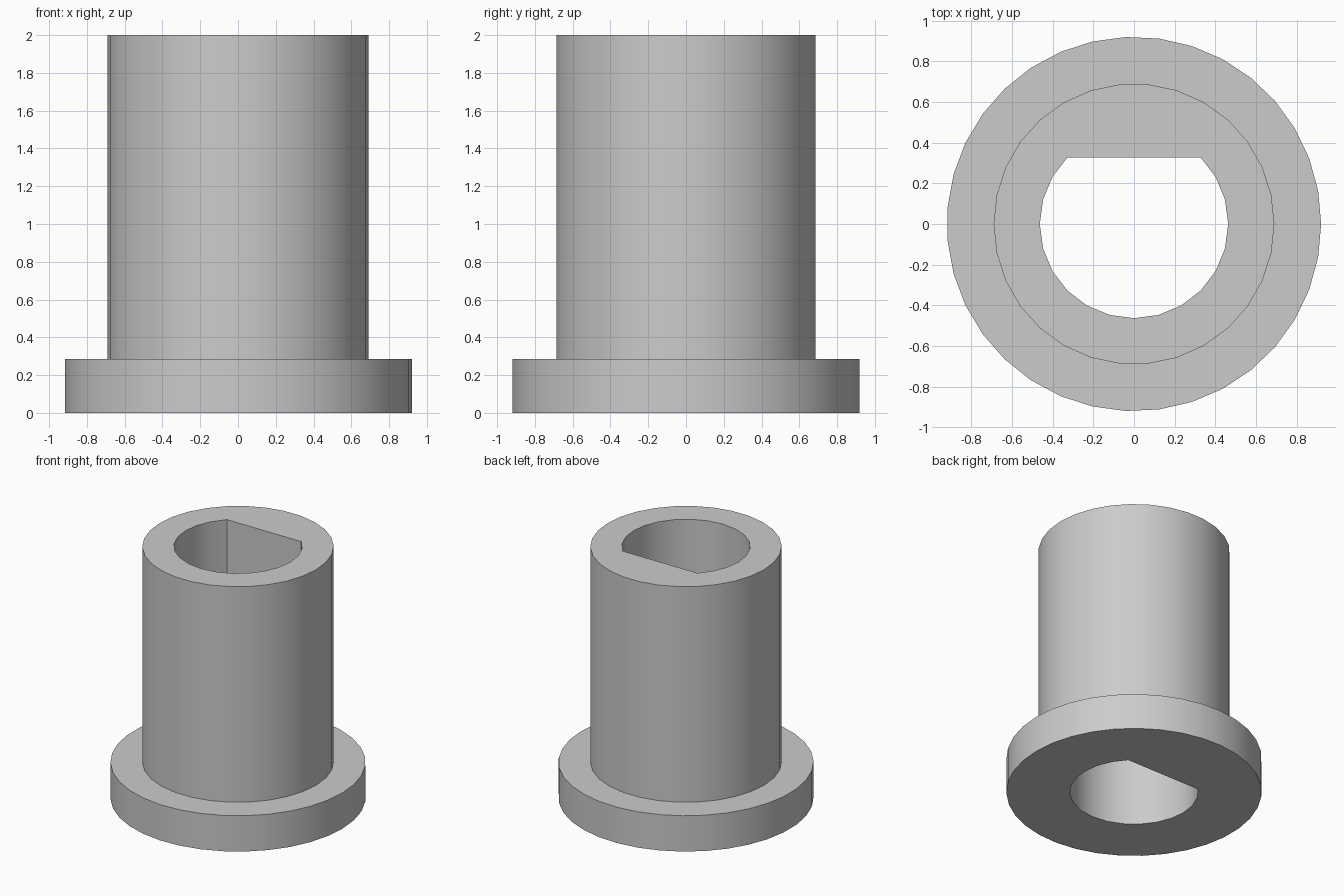
import bpy
import bmesh
from math import cos, sin, tau, radians

default = bpy.data.objects.get("Cube")
if default:
    bpy.data.objects.remove(default, do_unlink=True)

HEIGHT, FLANGE_TOP = 2.0, 0.285

grey = bpy.data.materials.new("plain grey")
grey.use_nodes = True
grey.diffuse_color = (0.6, 0.6, 0.6, 1)
grey.node_tree.nodes["Principled BSDF"].inputs["Base Color"].default_value = grey.diffuse_color


def circle(radius, count):
    return [(radius * cos(tau * i / count), radius * sin(tau * i / count)) for i in range(count)]


def wall(bm, outline, low, high):
    """Upright wall along a closed outline; returns its bottom and top edge loops."""
    rings = [[bm.verts.new((x, y, z)) for x, y in outline] for z in (low, high)]
    n = len(outline)
    for i in range(n):
        j = (i + 1) % n
        bm.faces.new((rings[0][i], rings[0][j], rings[1][j], rings[1][i]))
    return [[bm.edges.get((r[i], r[(i + 1) % n])) for i in range(n)] for r in rings]


def cap(bm, outer, inner):
    """Flat ring between two edge loops."""
    bmesh.ops.triangle_fill(bm, edges=outer + inner, use_beauty=True)


# Round bore with the arc at the back replaced by one straight flat
bore_outline = [p for i, p in enumerate(circle(0.463, 24)) if not 3 < i < 9]

# Flanged sleeve as one closed solid
bm = bmesh.new()
flange_low, flange_high = wall(bm, circle(0.92, 35), 0, FLANGE_TOP)
sleeve_low, sleeve_high = wall(bm, circle(0.69, 30), FLANGE_TOP, HEIGHT)
bore_low, bore_high = wall(bm, bore_outline, 0, HEIGHT)
cap(bm, flange_low, bore_low)
cap(bm, flange_high, sleeve_low)
cap(bm, sleeve_high, bore_high)
bmesh.ops.recalc_face_normals(bm, faces=bm.faces)

mesh = bpy.data.meshes.new("flanged_bushing")
bm.to_mesh(mesh)
bm.free()
mesh.materials.append(grey)
bushing = bpy.data.objects.new("flanged_bushing", mesh)
bpy.context.collection.objects.link(bushing)

# Smooth round walls, sharp rims
bpy.ops.object.select_all(action="DESELECT")
bushing.select_set(True)
bpy.context.view_layer.objects.active = bushing
bpy.ops.object.shade_smooth_by_angle(angle=radians(30))
